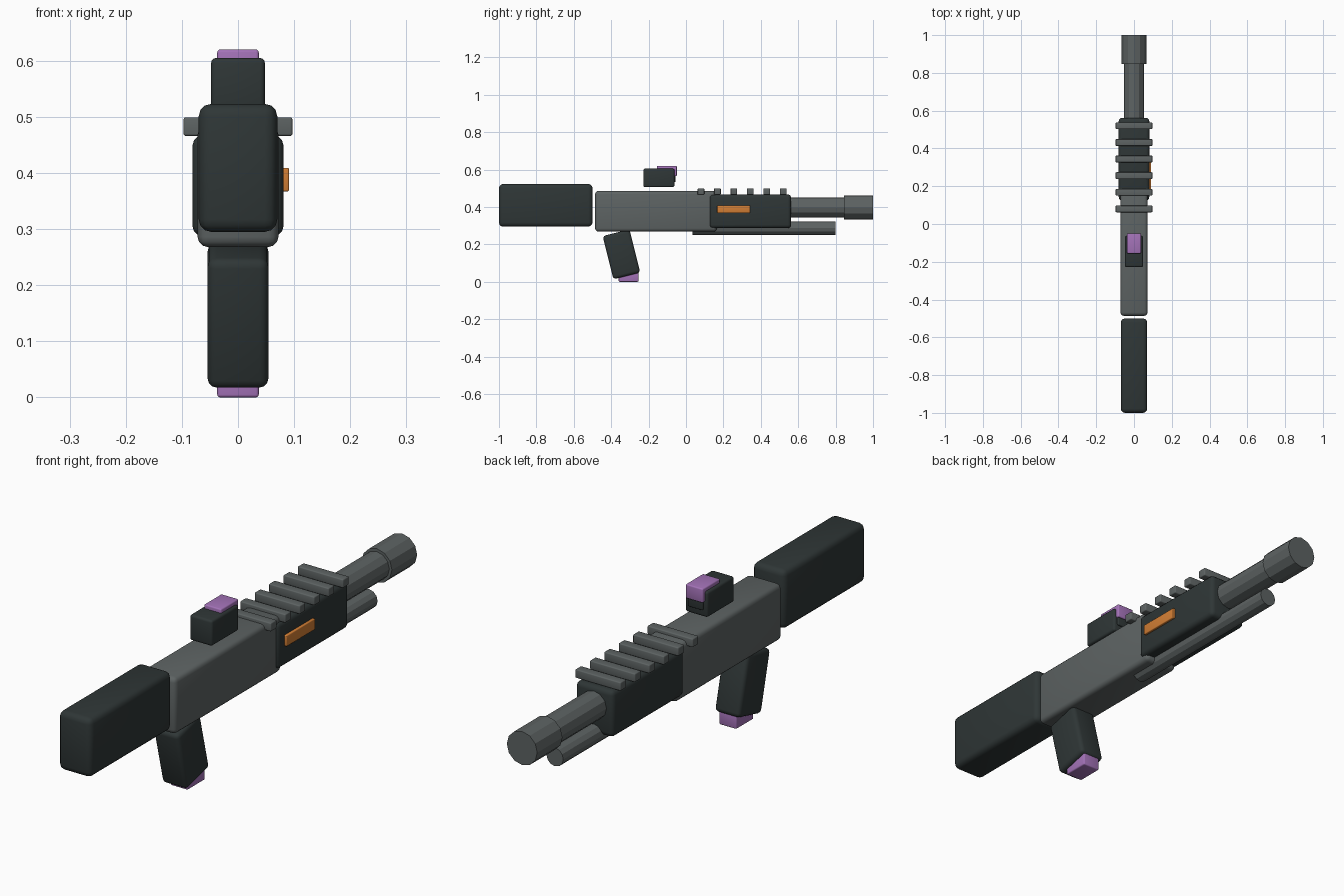
import bpy, math

cube = bpy.data.objects.get("Cube")
if cube:
    bpy.data.objects.remove(cube, do_unlink=True)


def material(name, rgb):
    m = bpy.data.materials.new(name)
    m.use_nodes = True
    m.diffuse_color = (*rgb, 1)
    m.node_tree.nodes["Principled BSDF"].inputs["Base Color"].default_value = (*rgb, 1)
    return m


dark = material("dark green grey", (0.028, 0.037, 0.037))
grey = material("metal grey", (0.11, 0.125, 0.125))
purple = material("purple", (0.37, 0.17, 0.48))
orange = material("orange", (0.65, 0.21, 0.035))


def box(name, mat, x, y, z, bevel, tilt=0):
    """Rounded box from x, y and z ranges, tilted about its own x axis."""
    ranges = (x, y, z)
    bpy.ops.mesh.primitive_cube_add(size=1, location=[sum(r) / 2 for r in ranges])
    ob = bpy.context.object
    ob.name = name
    ob.scale = [r[1] - r[0] for r in ranges]
    bpy.ops.object.transform_apply(location=False, rotation=False, scale=True)
    ob.rotation_euler.x = math.radians(tilt)
    mod = ob.modifiers.new("rounded edges", 'BEVEL')
    mod.width = bevel
    mod.segments = 3
    bpy.ops.object.modifier_apply(modifier=mod.name)
    bpy.ops.object.shade_smooth_by_angle(angle=math.radians(35))
    ob.data.materials.append(mat)
    return ob


def tube(name, radius, y, z):
    """Flat-sided cylinder lying along y."""
    bpy.ops.mesh.primitive_cylinder_add(vertices=12, radius=radius, depth=y[1] - y[0],
                                        location=(0, sum(y) / 2, z),
                                        rotation=(math.pi / 2, 0, 0))
    ob = bpy.context.object
    ob.name = name
    ob.data.materials.append(grey)


def mid(half):
    return (-half, half)


# Main body
box("stock", dark, mid(0.07), (-1, -0.5), (0.295, 0.523), 0.022)
box("receiver", grey, mid(0.072), (-0.486, 0.165), (0.268, 0.486), 0.018)
box("fore_end", dark, mid(0.081), (0.125, 0.562), (0.287, 0.467), 0.018)
box("side_plate", orange, (0.07, 0.091), (0.167, 0.342), (0.367, 0.409), 0.003)

# Barrel and the tube beneath it
tube("barrel", 0.054, (0.5, 0.9), 0.397)
tube("muzzle", 0.065, (0.846, 1), 0.397)
tube("lower_tube", 0.036, (0.035, 0.8), 0.287)

# Cross bars along the top
for i in range(6):
    y = 0.08 + 0.088 * i
    box(f"top_bar_{i + 1}", grey, mid(0.097), (y - 0.018, y + 0.018), (0.466, 0.499), 0.004)

# Grip with its end cap
box("grip", dark, mid(0.054), (-0.419, -0.271), (0.028, 0.266), 0.016, tilt=14)
box("grip_cap", purple, mid(0.037), (-0.36, -0.254), (0, 0.055), 0.005)

# Sight
box("sight_body", dark, mid(0.048), (-0.228, -0.062), (0.506, 0.605), 0.009)
box("sight_lens", dark, mid(0.032), (-0.1, -0.055), (0.533, 0.59), 0.004)
box("sight_cap", purple, mid(0.037), (-0.156, -0.049), (0.565, 0.62), 0.005)
